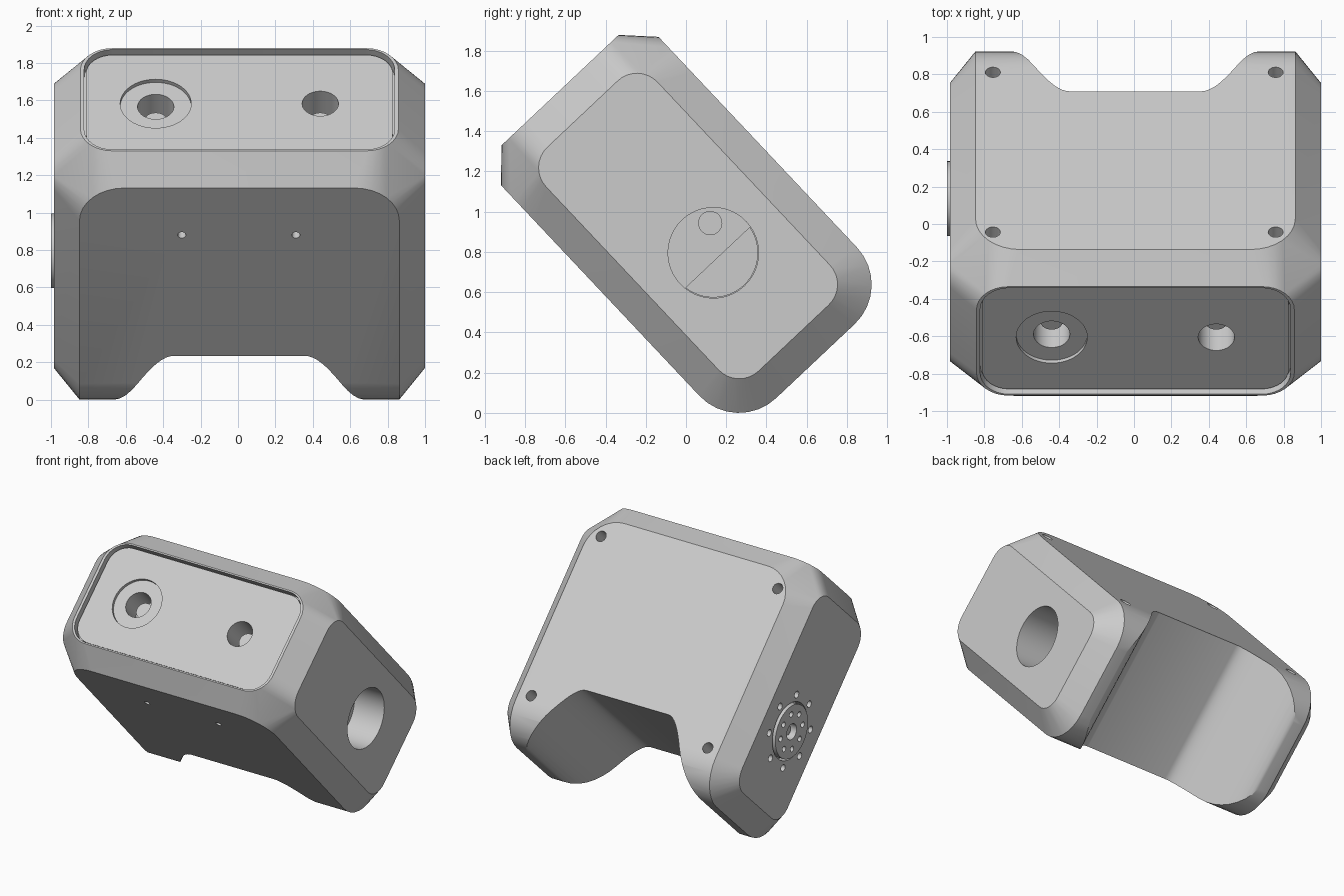
import bpy, bmesh, math
from mathutils import Matrix

if "Cube" in bpy.data.objects:
    bpy.data.objects.remove(bpy.data.objects["Cube"])

grey = bpy.data.materials.new("light_grey")
grey.use_nodes = True
grey.diffuse_color = (0.6, 0.6, 0.6, 1)
grey.node_tree.nodes["Principled BSDF"].inputs["Base Color"].default_value = (0.6, 0.6, 0.6, 1)

# Parts are built upright (x across, y along, z thick), then tilted about x
TILT = Matrix.Translation((0.0075, 0, 0.94)) @ Matrix.Rotation(math.radians(-46.7), 4, 'X')
PLACE = {'x': lambda p, q, d: (d, p, q),
         'y': lambda p, q, d: (p, d, q),
         'z': lambda p, q, d: (p, q, d)}


def circle(p, q, r, n=48, start=0.0, sweep=360.0):
    steps = n if sweep == 360 else n - 1
    angles = [math.radians(start + sweep * i / steps) for i in range(n)]
    return [(p + r * math.cos(a), q + r * math.sin(a)) for a in angles]


def rounded(p0, p1, q0, q1, r, n=9):
    pts = []
    for k, (p, q) in enumerate([(p1 - r, q1 - r), (p0 + r, q1 - r),
                                (p0 + r, q0 + r), (p1 - r, q0 + r)]):
        pts += circle(p, q, r, n, 90 * k, 90)
    return pts


def prism(bm, pts, axis, a, b):
    rings = [[bm.verts.new(PLACE[axis](p, q, d)) for p, q in pts] for d in (a, b)]
    bm.faces.new(rings[0])
    bm.faces.new(rings[1])
    for i in range(len(pts)):
        j = (i + 1) % len(pts)
        bm.faces.new((rings[0][i], rings[0][j], rings[1][j], rings[1][i]))


def make(name, bm):
    bmesh.ops.recalc_face_normals(bm, faces=bm.faces)
    mesh = bpy.data.meshes.new(name)
    bm.to_mesh(mesh)
    bm.free()
    obj = bpy.data.objects.new(name, mesh)
    bpy.context.collection.objects.link(obj)
    obj.matrix_world = TILT
    mesh.materials.append(grey)
    return obj


def activate(obj):
    bpy.ops.object.select_all(action='DESELECT')
    obj.select_set(True)
    bpy.context.view_layer.objects.active = obj


def cut(obj, bm):
    cutter = make("cutter", bm)
    cutter.hide_render = True
    mod = obj.modifiers.new("cut", 'BOOLEAN')
    mod.operation = 'DIFFERENCE'
    mod.solver = 'EXACT'
    mod.object = cutter
    activate(obj)
    bpy.ops.object.modifier_apply(modifier=mod.name)
    bpy.data.objects.remove(cutter)


def solid(name, *prisms):
    bm = bmesh.new()
    for args in prisms:
        prism(bm, *args)
    return make(name, bm)


W, FRONT, BACK, T = 0.9925, -0.913, 0.938, 0.538
HUB = (0.198, 0.0)
LENS_X = (-0.4475, 0.4325)

# Housing: hull over the outlines of its flat faces gives the broad chamfers
bm = bmesh.new()
outlines = [('y', FRONT, rounded(-0.85, 0.85, -0.40, 0.40, 0.17))]
for s in (-1, 1):
    outlines += [('x', s * W, rounded(-0.75, 0.78, -0.38, 0.38, 0.14)),
                 ('x', s * 0.855, rounded(0, BACK, -T, T, 0.27)),
                 ('z', s * T, rounded(-0.855, 0.855, -0.77, 0.3, 0.24))]
for axis, d, pts in outlines:
    for p, q in pts:
        bm.verts.new(PLACE[axis](p, q, d))
hull = bmesh.ops.convex_hull(bm, input=bm.verts)
loose = {v for v in hull["geom_interior"] + hull["geom_unused"]
         if isinstance(v, bmesh.types.BMVert)}
bmesh.ops.delete(bm, geom=list(loose), context='VERTS')
bmesh.ops.dissolve_limit(bm, angle_limit=0.01, verts=bm.verts, edges=bm.edges)
housing = make("housing", bm)

# Notch between the feet, with S-shaped flanks
bm = bmesh.new()
flank = []
for i in range(21):
    t = i / 20
    flank.append((0.35 + 0.43 * t, 0.463 + 0.477 * t * t * (3 - 2 * t)))
flank.append((0.78, 1.2))
prism(bm, flank + [(-x, y) for x, y in reversed(flank)], 'z', -0.8, 0.8)

# Front recess, side opening, hub seat and screw holes
prism(bm, rounded(-0.83, 0.83, -0.39, 0.39, 0.155), 'y', -1.1, -0.853)
prism(bm, circle(*HUB, 0.225), 'x', 0.6, 1.2)
prism(bm, circle(*HUB, 0.215), 'x', -1.2, -0.93)
for i in range(8):
    a = math.radians(45 * i + 20)
    prism(bm, circle(HUB[0] + 0.265 * math.cos(a), HUB[1] + 0.265 * math.sin(a), 0.026, 16),
          'x', -1.2, -0.9)
for x in (-0.762, 0.75):
    for y in (-0.634, 0.612):
        prism(bm, circle(x, y, 0.04, 24), 'z', 0.42, 0.8)
for x in (-0.308, 0.302):
    prism(bm, circle(x, -0.424, 0.022, 20), 'z', -0.8, -0.45)
cut(housing, bm)

# Front panel, with a counterbore on the right-hand lens hole
panel = solid("front_panel", (rounded(-0.82, 0.82, -0.38, 0.38, 0.145), 'y', -0.883, -0.845))
bm = bmesh.new()
prism(bm, circle(LENS_X[0], 0, 0.19), 'y', -1.1, -0.86)
cut(panel, bm)
for part in (panel, housing):
    bm = bmesh.new()
    for x in LENS_X:
        prism(bm, circle(x, 0, 0.097), 'y', -1.1, -0.68)
    cut(part, bm)

# Lens barrels at the bottom of the holes
lenses = solid("lens_barrels", *[(circle(x, 0, 0.06, 32), 'y', -0.76, -0.67) for x in LENS_X])

# Drive hub on the right side, with a bolt circle and a centre bore
hub = solid("drive_hub", (circle(*HUB, 0.2), 'x', -1.0075, -0.92))
bm = bmesh.new()
prism(bm, circle(*HUB, 0.06, 32), 'x', -1.2, -0.95)
for i in range(8):
    a = math.radians(45 * i)
    prism(bm, circle(HUB[0] + 0.135 * math.cos(a), HUB[1] + 0.135 * math.sin(a), 0.021, 16),
          'x', -1.2, -0.95)
cut(hub, bm)
bolt = solid("hub_bolt", (circle(*HUB, 0.035, 24), 'x', -0.975, -0.94))

# Mounting step and post inside the left opening
step = solid("inner_step", (circle(*HUB, 0.222, 32, -82, 164), 'x', 0.59, 0.74))
post = solid("inner_post", (circle(0.08, 0.09, 0.06, 32), 'x', 0.59, 0.72))

for obj in (housing, panel, lenses, hub, bolt, step, post):
    activate(obj)
    bpy.ops.object.shade_smooth_by_angle(angle=math.radians(25))
